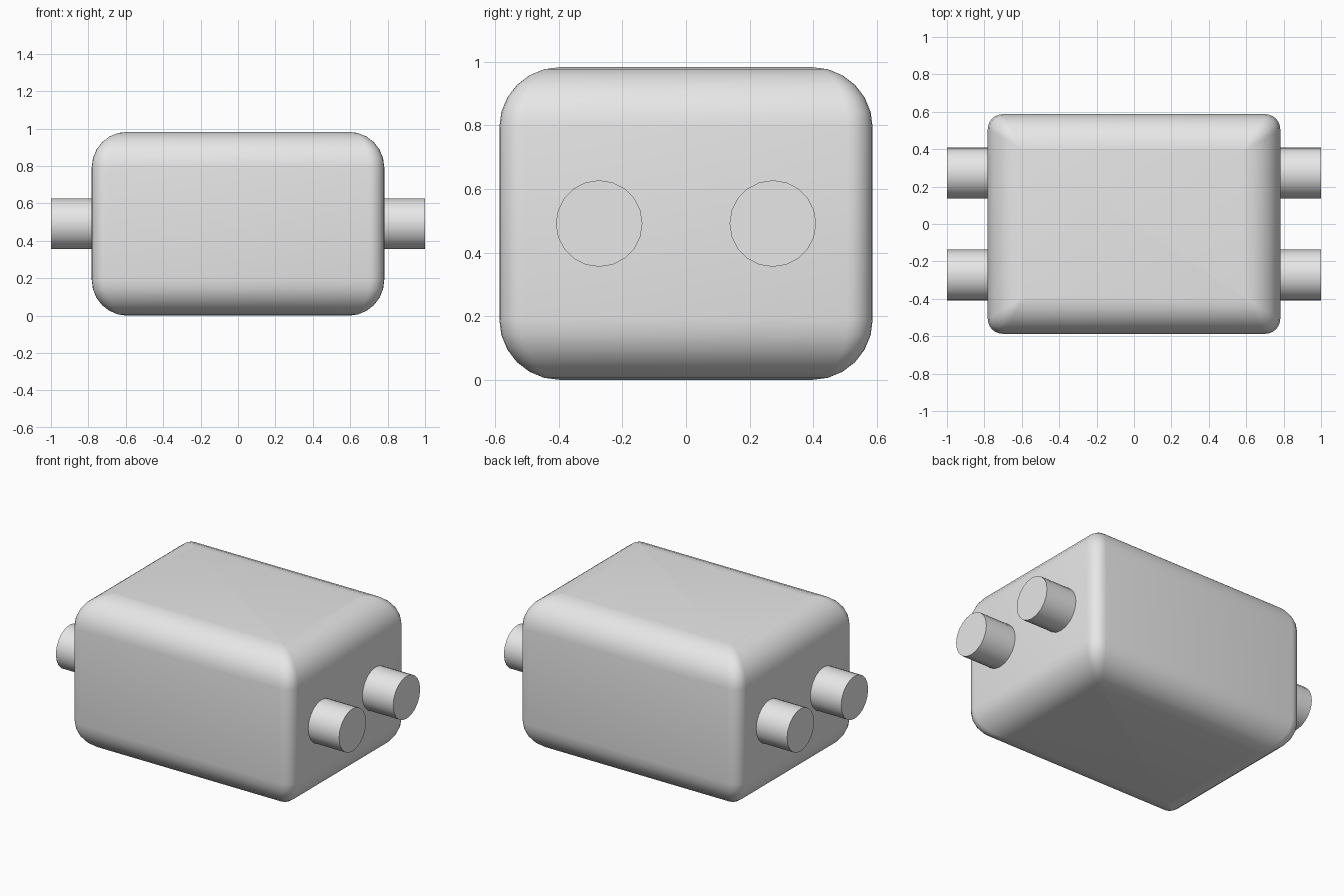
import bpy, bmesh
from math import sin, cos, pi, radians

cube = bpy.data.objects.get("Cube")
if cube:
    bpy.data.objects.remove(cube, do_unlink=True)

grey = bpy.data.materials.new("light_grey")
grey.use_nodes = True
colour = (0.8, 0.8, 0.8, 1)
grey.diffuse_color = colour
grey.node_tree.nodes["Principled BSDF"].inputs["Base Color"].default_value = colour

HX, HY, HEIGHT = 0.782, 0.587, 0.983   # half width, half depth, height
ROUND, CORNER = 0.19, 0.08             # horizontal edge and upright edge radii
STEPS = 6


def finish(obj):
    obj.data.materials.append(grey)
    bpy.ops.object.select_all(action="DESELECT")
    obj.select_set(True)
    bpy.context.view_layer.objects.active = obj
    bpy.ops.object.shade_smooth_by_angle(angle=radians(30))


def rounded_ring(bm, inset, z):
    """Rounded rectangle whose corner radius shrinks as it is inset."""
    r = CORNER * (1 - 0.98 * inset / ROUND)
    cx, cy = HX - inset - r, HY - inset - r
    ring = []
    for k, (sx, sy) in enumerate([(1, 1), (-1, 1), (-1, -1), (1, -1)]):
        for i in range(STEPS + 1):
            a = (k + i / STEPS) * pi / 2
            ring.append(bm.verts.new((sx * cx + r * cos(a), sy * cy + r * sin(a), z)))
    return ring


# Body: stacked rounded rectangles, with soft top and bottom edges
bm = bmesh.new()
layers = []
for i in range(STEPS + 1):
    a = i / STEPS * pi / 2
    layers.append((ROUND * (1 - sin(a)), ROUND * (1 - cos(a))))
layers += [(inset, HEIGHT - z) for inset, z in reversed(layers)]
rings = [rounded_ring(bm, inset, z) for inset, z in layers]
for low, high in zip(rings, rings[1:]):
    n = len(low)
    for i in range(n):
        j = (i + 1) % n
        bm.faces.new((low[i], low[j], high[j], high[i]))
bm.faces.new(reversed(rings[0]))
bm.faces.new(rings[-1])
mesh = bpy.data.meshes.new("body")
bm.to_mesh(mesh)
bm.free()
body = bpy.data.objects.new("body", mesh)
bpy.context.collection.objects.link(body)
finish(body)

# Pegs: two on each side
for side, sx in (("left", 1), ("right", -1)):
    for place, sy in (("front", -1), ("back", 1)):
        bpy.ops.mesh.primitive_cylinder_add(
            vertices=20, radius=0.136, depth=0.3,
            location=(sx * 0.85, sy * 0.273, HEIGHT / 2), rotation=(0, pi / 2, 0))
        peg = bpy.context.object
        peg.name = f"{place}_{side}_peg"
        finish(peg)
